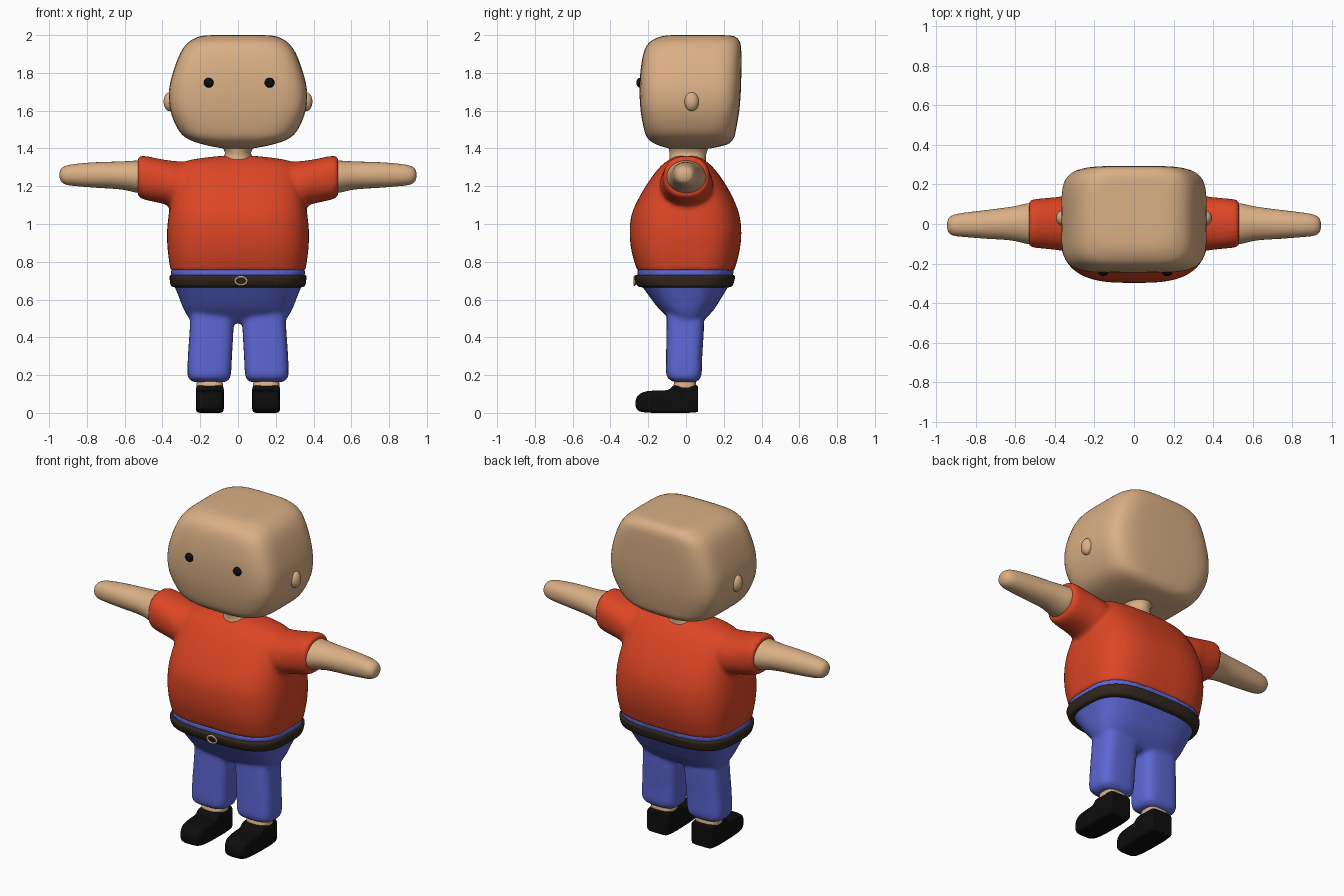
import bpy, bmesh, math
from mathutils import Matrix


def material(name, rgb):
    m = bpy.data.materials.new(name)
    m.diffuse_color = (*rgb, 1)
    return m


SKIN = material("skin", (0.70, 0.43, 0.235))
RED = material("shirt red", (0.72, 0.06, 0.018))
BLUE = material("trouser blue", (0.108, 0.135, 0.66))
BROWN = material("belt brown", (0.032, 0.020, 0.013))
BLACK = material("black", (0.004, 0.004, 0.004))
METAL = material("buckle", (0.50, 0.36, 0.22))


def loft(bm, axis, rings, side=1, steps=4, segs=48):
    """Rings are (position, a_min, a_max, b_min, b_max, squareness), joined by a smooth curve."""
    path = []
    for i in range(len(rings) - 1):
        p = [rings[max(0, min(len(rings) - 1, i + k))] for k in (-1, 0, 1, 2)]
        for s in range(steps):
            t = s / steps
            path.append([0.5 * (2 * b + (c - a) * t + (2 * a - 5 * b + 4 * c - d) * t * t
                                + (3 * b - a - 3 * c + d) * t ** 3) for a, b, c, d in zip(*p)])
    path.append(rings[-1])
    loops = []
    for pos, a0, a1, b0, b1, n in path:
        loop = []
        for k in range(segs):
            th = 2 * math.pi * k / segs
            c, s = math.cos(th), math.sin(th)
            a = (a0 + a1) / 2 + (a1 - a0) / 2 * math.copysign(abs(c) ** (2 / n), c)
            b = (b0 + b1) / 2 + (b1 - b0) / 2 * math.copysign(abs(s) ** (2 / n), s)
            co = {"z": (a, b, pos), "x": (pos, a, b), "y": (a, pos, b)}[axis]
            loop.append(bm.verts.new((co[0] * side, co[1], co[2])))
        loops.append(loop)
    for u, v in zip(loops, loops[1:]):
        for k in range(segs):
            j = (k + 1) % segs
            bm.faces.new((u[k], u[j], v[j], v[k]))
    bm.faces.new(loops[0])
    bm.faces.new(loops[-1])


def finish(bm, name, mat, blend=0):
    bmesh.ops.recalc_face_normals(bm, faces=bm.faces)
    me = bpy.data.meshes.new(name)
    bm.to_mesh(me)
    bm.free()
    me.materials.append(mat)
    me.shade_smooth()
    me.set_sharp_from_angle(angle=math.radians(55))
    ob = bpy.data.objects.new(name, me)
    bpy.context.collection.objects.link(ob)
    if blend:  # fuse overlapping lofts into one soft surface
        r = ob.modifiers.new("fuse", "REMESH")
        r.mode = "VOXEL"
        r.voxel_size = 0.012
        r.use_smooth_shade = True
        s = ob.modifiers.new("soften", "SMOOTH")
        s.factor = 0.5
        s.iterations = blend
    return ob


def ball(name, mat, centre, radii):
    bm = bmesh.new()
    bmesh.ops.create_uvsphere(bm, u_segments=24, v_segments=16, radius=1,
                              matrix=Matrix.Translation(centre) @ Matrix.Diagonal((*radii, 1)))
    return finish(bm, name, mat)


# head
bm = bmesh.new()
loft(bm, "z", [
    (1.400, -.08, .08, -.09, .13, 2.5), (1.420, -.18, .18, -.155, .215, 3.2),
    (1.450, -.265, .265, -.20, .25, 4), (1.50, -.317, .317, -.222, .265, 4.5),
    (1.60, -.358, .358, -.24, .282, 5), (1.70, -.366, .366, -.246, .29, 5),
    (1.80, -.345, .345, -.242, .293, 5), (1.90, -.308, .308, -.226, .293, 4.8),
    (1.955, -.27, .27, -.20, .288, 4.5), (1.985, -.225, .225, -.155, .27, 4),
    (1.997, -.18, .18, -.11, .24, 4), (2.0, -.12, .12, -.06, .18, 4)])
finish(bm, "head", SKIN)

# neck
bm = bmesh.new()
loft(bm, "z", [(1.29, -.16, .16, -.10, .11, 2), (1.345, -.088, .088, -.088, .105, 2),
               (1.38, -.07, .07, -.088, .11, 2), (1.43, -.10, .10, -.10, .13, 2)])
finish(bm, "neck", SKIN)

# ears and eyes
for s, side in ((-1, "right"), (1, "left")):
    ball(side + "_ear", SKIN, (.362 * s, .03, 1.648), (.032, .038, .05))
    ball(side + "_eye", BLACK, (.006 + .161 * s, -.243, 1.748), (.026, .02, .026))

# shirt with sleeves
bm = bmesh.new()
loft(bm, "z", [
    (.752, -.357, .357, -.258, .255, 3.2), (.85, -.371, .371, -.287, .282, 3.1),
    (.95, -.376, .376, -.298, .293, 3), (1.05, -.367, .367, -.288, .282, 3),
    (1.15, -.35, .35, -.243, .243, 3), (1.25, -.335, .335, -.18, .183, 2.8),
    (1.31, -.315, .315, -.13, .133, 2.6), (1.34, -.25, .25, -.09, .095, 2.3),
    (1.36, -.10, .10, -.055, .06, 2)])
for s in (-1, 1):
    loft(bm, "x", [
        (.15, -.12, .12, 1.09, 1.32, 2), (.32, -.138, .142, 1.085, 1.332, 2),
        (.40, -.13, .135, 1.108, 1.342, 2.2), (.48, -.122, .128, 1.125, 1.358, 2.3),
        (.515, -.118, .123, 1.137, 1.36, 2.3), (.53, -.108, .112, 1.15, 1.35, 2.3)], s)
finish(bm, "shirt", RED, blend=6)

# arms
for s, side in ((-1, "right"), (1, "left")):
    bm = bmesh.new()
    loft(bm, "x", [
        (.45, -.102, .105, 1.16, 1.337, 2), (.53, -.102, .105, 1.165, 1.336, 2),
        (.62, -.083, .087, 1.183, 1.331, 2), (.75, -.074, .07, 1.192, 1.327, 2.1),
        (.85, -.066, .058, 1.20, 1.319, 2.2), (.905, -.06, .048, 1.207, 1.31, 2.2),
        (.932, -.048, .034, 1.22, 1.297, 2.1), (.942, -.03, .016, 1.237, 1.28, 2),
        (.945, -.012, 0, 1.252, 1.266, 2)], s)
    finish(bm, side + "_arm", SKIN)

# trousers: hips fused with both legs
bm = bmesh.new()
loft(bm, "z", [
    (.475, -.22, .22, -.06, .07, 2.5), (.50, -.258, .258, -.09, .105, 2.7),
    (.55, -.288, .288, -.142, .15, 2.8), (.60, -.308, .308, -.182, .182, 2.9),
    (.66, -.332, .332, -.225, .218, 3), (.70, -.348, .348, -.25, .24, 3.1),
    (.762, -.358, .358, -.26, .256, 3.2)])
for s in (-1, 1):
    loft(bm, "z", [
        (.162, .075, .225, -.055, .05, 3), (.172, .053, .25, -.08, .065, 3.2),
        (.20, .038, .267, -.104, .082, 3.5), (.30, .032, .265, -.105, .086, 3.5),
        (.45, .024, .255, -.103, .095, 3.5), (.56, .024, .25, -.10, .095, 3.5)], s)
finish(bm, "trousers", BLUE, blend=5)

# belt and buckle
bm = bmesh.new()
loft(bm, "z", [
    (.665, -.335, .335, -.235, .228, 3.1), (.672, -.354, .354, -.256, .246, 3.2),
    (.70, -.361, .361, -.271, .256, 3.2), (.724, -.362, .362, -.273, .259, 3.2),
    (.731, -.350, .350, -.262, .25, 3.2)])
finish(bm, "belt", BROWN)

bm = bmesh.new()
rows = []
for i in range(32):
    a = 2 * math.pi * i / 32
    row = []
    for j in range(8):
        b = 2 * math.pi * j / 8
        r = .006 * math.cos(b)
        row.append(bm.verts.new((.016 + (.031 + r) * math.cos(a), -.272 + .006 * math.sin(b),
                                 .699 + (.021 + r) * math.sin(a))))
    rows.append(row)
for i in range(32):
    u, v = rows[i], rows[(i + 1) % 32]
    for j in range(8):
        bm.faces.new((u[j], v[j], v[(j + 1) % 8], u[(j + 1) % 8]))
finish(bm, "belt_buckle", METAL)

# ankles and shoes
for s, side in ((-1, "right"), (1, "left")):
    bm = bmesh.new()
    loft(bm, "z", [(.12, .08, .22, -.068, .056, 3), (.15, .08, .22, -.066, .054, 3),
                   (.20, .09, .21, -.05, .045, 3)], s)
    finish(bm, side + "_ankle", SKIN)
    bm = bmesh.new()
    loft(bm, "y", [
        (.064, .088, .21, .012, .135, 6), (.058, .078, .22, .004, .144, 7),
        (0, .075, .223, 0, .146, 8), (-.065, .075, .223, 0, .144, 8),
        (-.095, .075, .223, 0, .122, 7), (-.15, .075, .223, 0, .119, 6),
        (-.21, .077, .221, .002, .114, 5), (-.245, .085, .213, .008, .10, 4),
        (-.262, .10, .198, .022, .08, 3), (-.267, .125, .173, .04, .06, 2.5)], s)
    finish(bm, side + "_shoe", BLACK)
